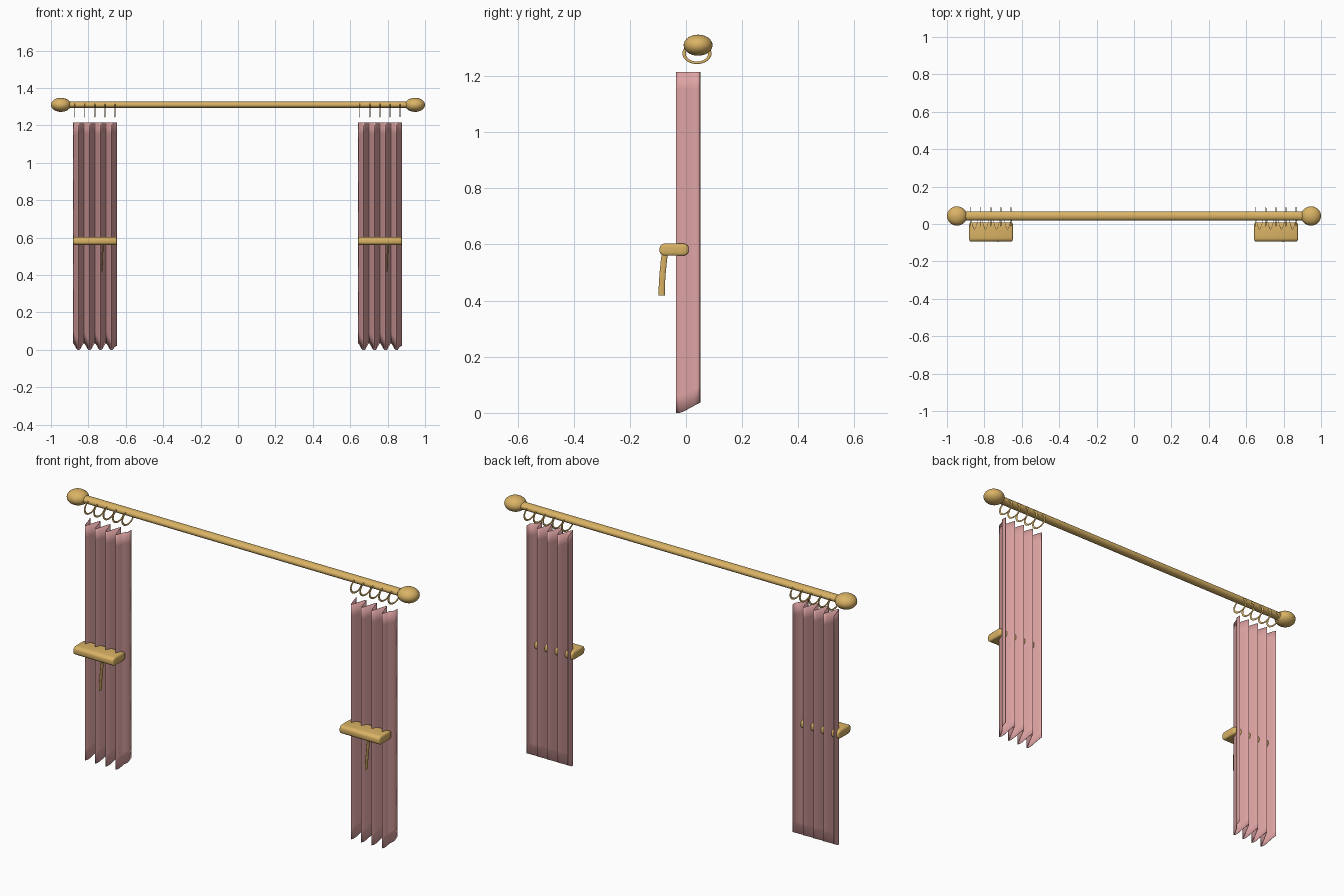
import bpy, bmesh, math
from mathutils import Vector

if "Cube" in bpy.data.objects:
    bpy.data.objects.remove(bpy.data.objects["Cube"])

def material(name, color):
    m = bpy.data.materials.new(name)
    m.diffuse_color = (*color, 1)
    m.use_nodes = True
    m.node_tree.nodes["Principled BSDF"].inputs["Base Color"].default_value = m.diffuse_color
    return m

GOLD = material("gold", (0.70, 0.45, 0.13))
PINK = material("pink_cloth", (0.74, 0.37, 0.37))
FLAT = 0.73          # everything round is squashed in z by this much
ROD_Y, ROD_Z = 0.043, 1.31

def finish(ob, name, mat, angle=40):
    ob.name = name
    ob.data.materials.append(mat)
    bpy.ops.object.select_all(action='DESELECT')
    ob.select_set(True)
    bpy.context.view_layer.objects.active = ob
    bpy.ops.object.transform_apply(location=False, rotation=True, scale=True)
    bpy.ops.object.shade_smooth_by_angle(angle=math.radians(angle))
    return ob

def mesh_object(bm, name, mat, angle=40):
    me = bpy.data.meshes.new(name)
    bm.to_mesh(me)
    bm.free()
    ob = bpy.data.objects.new(name, me)
    bpy.context.collection.objects.link(ob)
    return finish(ob, name, mat, angle)

# Rod with a finial at each end
bpy.ops.mesh.primitive_cylinder_add(vertices=32, radius=0.024, depth=1.82,
                                    location=(0, ROD_Y, ROD_Z), rotation=(0, math.pi / 2, 0))
rod = bpy.context.object
rod.scale = (FLAT, 1, 1)
finish(rod, "rod", GOLD)
for side, label in ((-1, "left"), (1, "right")):
    bpy.ops.mesh.primitive_uv_sphere_add(segments=32, ring_count=16, radius=1,
                                         location=(side * 0.9465, ROD_Y, ROD_Z))
    bpy.context.object.scale = (0.0535, 0.0515, 0.0375)
    finish(bpy.context.object, "finial_" + label, GOLD)

def ring(name, x):
    bpy.ops.mesh.primitive_torus_add(major_segments=36, minor_segments=10,
                                     major_radius=0.046, minor_radius=0.006)
    ob = bpy.context.object
    for v in ob.data.vertices:      # stand the ring up around the rod
        a, b, c = v.co
        v.co = (c * 0.4, a, b * FLAT)
    ob.location = (x, 0.039, 1.281)
    finish(ob, name, GOLD)

def fold_profile(x0, width, folds=4, steps=12):
    pts = []
    n = folds * steps
    for i in range(n + 1):
        t = i / steps
        tri = abs(2 * (t % 1) - 1) * 2 - 1
        wave = 0.6 * tri + 0.4 * math.cos(2 * math.pi * t)
        y = 0.008 + 0.042 * wave
        x = x0 + width * i / n
        if i > n - steps / 2 and y > 0.02:   # side hem turns straight back
            x = x0 + width
        pts.append((x, y))
    return pts

def curtain(name, x0, width):
    bm = bmesh.new()
    rows = []
    levels = (0, 0.05, 0.25, 0.5, 0.75, 0.95, 1)
    for f in levels:
        row = []
        for x, y in fold_profile(x0, width):
            low = 0.037 * min(1, max(0, (y + 0.018) / 0.068))
            row.append(bm.verts.new((x, y, low + (1.215 - low) * f)))
        rows.append(row)
    for a, b in zip(rows, rows[1:]):
        for i in range(len(a) - 1):
            bm.faces.new((a[i], a[i + 1], b[i + 1], b[i]))
    ob = mesh_object(bm, name, PINK, 50)
    mod = ob.modifiers.new("cloth_thickness", 'SOLIDIFY')
    mod.thickness = 0.002
    mod.offset = 0

def tieback(name, x0, width):
    # rounded bar across the folds
    bm = bmesh.new()
    bmesh.ops.create_cube(bm, size=1)
    squash = 0.35
    bmesh.ops.scale(bm, verts=bm.verts, vec=(width / squash, 0.103, 0.044 / FLAT))
    bmesh.ops.bevel(bm, geom=bm.edges[:], offset=0.022, segments=5, profile=0.5,
                    affect='EDGES')
    bmesh.ops.scale(bm, verts=bm.verts, vec=(squash, 1, FLAT))
    bmesh.ops.translate(bm, verts=bm.verts, vec=(x0 + width / 2, -0.0425, 0.582))
    mesh_object(bm, name, GOLD)

def cord(name, x):
    # short hanging tail, flattened in x
    path = [(0.003, -0.075, 0.572), (0.002, -0.079, 0.54), (0.001, -0.083, 0.50),
            (-0.001, -0.086, 0.46), (-0.002, -0.0865, 0.418)]
    bm = bmesh.new()
    rings = []
    for p in path:
        rings.append([bm.verts.new(Vector((x, 0, 0)) + Vector(p) + Vector(
            (0.004 * math.cos(k * math.pi / 6), 0.011 * math.sin(k * math.pi / 6), 0)))
            for k in range(12)])
    for a, b in zip(rings, rings[1:]):
        for k in range(12):
            bm.faces.new((a[k], a[(k + 1) % 12], b[(k + 1) % 12], b[k]))
    bm.faces.new(rings[0])
    bm.faces.new(rings[-1])
    bmesh.ops.recalc_face_normals(bm, faces=bm.faces)
    mesh_object(bm, name, GOLD)

# Two identical sets: rings, curtain, tieback and cord
for label, x0 in (("left", -0.882), ("right", 0.642)):
    for i in range(5):
        ring(f"ring_{label}_{i + 1}", x0 + 0.009 + 0.0538 * i)
    curtain("curtain_" + label, x0, 0.235)
    tieback("tieback_" + label, x0, 0.235)
    cord("tieback_cord_" + label, x0 + 0.156)
